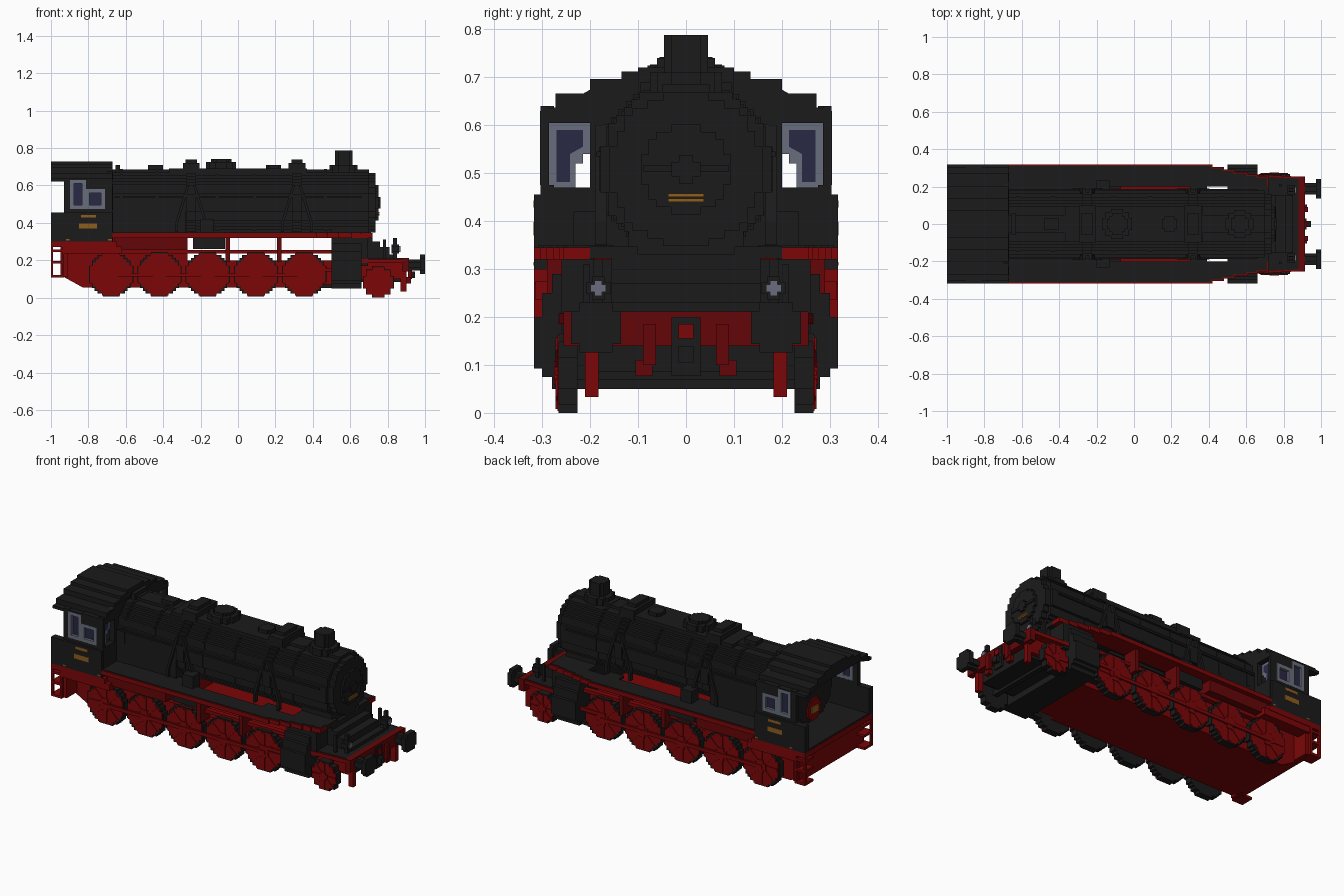
import bpy, bmesh, math

cube = bpy.data.objects.get("Cube")
if cube:
    bpy.data.objects.remove(cube, do_unlink=True)

STEP = 0.0156  # size of one stair step on round parts


def material(name, rgb):
    m = bpy.data.materials.new(name)
    m.use_nodes = True
    m.diffuse_color = (*rgb, 1)
    bsdf = m.node_tree.nodes["Principled BSDF"]
    bsdf.inputs["Base Color"].default_value = (*rgb, 1)
    bsdf.inputs["Roughness"].default_value = 0.8
    return m


BLACK = material("soot black", (0.011, 0.011, 0.011))
RED = material("frame red", (0.2, 0.0018, 0.0022))
DARK_RED = material("dark red", (0.13, 0.0018, 0.0022))
GREY = material("window grey", (0.14, 0.155, 0.2))
BLUE = material("glass blue", (0.022, 0.021, 0.058))
GOLD = material("brass gold", (0.27, 0.11, 0.014))


def prism(name, pts, axis, a, b, mat):
    """Extrude a 2D outline along an axis from a to b."""
    place = {"x": lambda u, v, w: (w, u, v),
             "y": lambda u, v, w: (u, w, v),
             "z": lambda u, v, w: (u, v, w)}[axis]
    bm = bmesh.new()
    face = bm.faces.new([bm.verts.new(place(u, v, a)) for u, v in pts])
    ext = bmesh.ops.extrude_face_region(bm, geom=[face])
    shift = place(0, 0, b - a)
    bmesh.ops.translate(bm, vec=shift, verts=[g for g in ext["geom"] if isinstance(g, bmesh.types.BMVert)])
    bmesh.ops.remove_doubles(bm, verts=bm.verts, dist=0.0001)
    bmesh.ops.recalc_face_normals(bm, faces=bm.faces)
    me = bpy.data.meshes.new(name)
    bm.to_mesh(me)
    bm.free()
    me.materials.append(mat)
    ob = bpy.data.objects.new(name, me)
    bpy.context.collection.objects.link(ob)


def box(name, x0, x1, y0, y1, z0, z1, mat):
    prism(name, [(x0, y0), (x1, y0), (x1, y1), (x0, y1)], "z", z0, z1, mat)


def pair(name, x0, x1, y0, y1, z0, z1, mat):
    """A box on the +y side and its mirror on the -y side."""
    box(name + "_left", x0, x1, y0, y1, z0, z1, mat)
    box(name + "_right", x0, x1, -y1, -y0, z0, z1, mat)


def disc(name, axis, cu, cv, r, a, b, mat):
    """Round part with a stair-stepped outline."""
    n = max(2, round(r / STEP))
    s = r / n
    right = []
    for k in range(-n, n):
        mid = (k + 0.5) * s
        w = max(1, round(math.sqrt(r * r - mid * mid) / s)) * s
        for v in (k * s, (k + 1) * s):
            if not right or right[-1] != (w, v):
                right.append((w, v))
    left = [(-w, v) for w, v in reversed(right)]
    prism(name, [(cu + u, cv + v) for u, v in right + left], axis, a, b, mat)


def mirrored(half):
    return half + [(-u, v) for u, v in reversed(half)]


# Boiler, bands and smokebox
CZ = 0.508
disc("boiler", "x", 0, CZ, 0.178, -0.83, 0.70, BLACK)
disc("smokebox_front", "x", 0, CZ, 0.16, 0.70, 0.735, BLACK)
disc("smokebox_door", "x", 0, CZ, 0.094, 0.735, 0.75, BLACK)
disc("door_lock", "x", 0, CZ, 0.03, 0.75, 0.762, BLACK)
box("door_bar", 0.745, 0.756, -0.09, 0.09, 0.503, 0.517, BLACK)
for i, z in enumerate((0.44, 0.45)):
    box(f"number_plate_{i}", 0.735, 0.757, -0.038, 0.038, z, z + 0.0075, GOLD)
for i, x in enumerate((-0.63, -0.44, -0.12, 0.08, 0.46)):
    disc(f"boiler_band_{i}", "x", 0, CZ, 0.181, x, x + 0.016, BLACK)
for i, x in enumerate((-0.25, 0.315)):
    disc(f"sand_pipe_ring_{i}", "x", 0, CZ, 0.188, x - 0.025, x + 0.025, BLACK)
    box(f"sand_box_{i}", x - 0.045, x + 0.045, -0.1, 0.1, 0.64, 0.72, BLACK)
    box(f"sand_lid_{i}", x - 0.03, x + 0.03, -0.06, 0.06, 0.72, 0.74, BLACK)
    for j in (-1, 1):
        pipe = [(x + j * u, z) for u, z in ((0.01, 0.6), (0.025, 0.6), (0.085, 0.4), (0.085, 0.35), (0.07, 0.35), (0.07, 0.4))]
        for s in (-1, 1):
            prism(f"sand_pipe_{i}", pipe, "y", s * 0.165, s * 0.19, BLACK)
pair("handrail", -0.66, 0.66, 0.17, 0.187, 0.535, 0.545, BLACK)
box("firebox", -0.67, -0.28, -0.178, 0.178, 0.33, 0.51, BLACK)

# Domes, chimney and small fittings
box("boiler_ridge", -0.37, 0.37, -0.095, 0.095, 0.64, 0.69, BLACK)
disc("steam_dome", "z", -0.09, 0, 0.08, 0.64, 0.725, BLACK)
disc("steam_dome_cap", "z", -0.09, 0, 0.055, 0.725, 0.742, BLACK)
disc("small_dome", "z", 0.19, 0, 0.04, 0.66, 0.71, BLACK)
disc("chimney_base", "z", 0.565, 0, 0.075, 0.64, 0.71, BLACK)
disc("chimney", "z", 0.565, 0, 0.046, 0.7, 0.788, BLACK)
box("whistle", -0.655, -0.63, -0.06, 0.06, 0.66, 0.71, BLACK)
box("safety_valves", -0.48, -0.4, -0.03, 0.03, 0.66, 0.71, BLACK)

# Cab walls, left open where the windows sit
pair("cab_side_low", -1.0, -0.67, 0.28, 0.317, 0.3, 0.456, BLACK)
pair("cab_side_sill", -0.93, -0.67, 0.275, 0.303, 0.456, 0.475, BLACK)
pair("cab_side_rear_post", -0.93, -0.897, 0.275, 0.303, 0.475, 0.64, BLACK)
pair("cab_side_front_post", -0.712, -0.67, 0.286, 0.303, 0.475, 0.64, BLACK)
pair("cab_side_header", -0.813, -0.712, 0.275, 0.303, 0.58, 0.64, BLACK)
wall_half = [(0.303, 0.3), (0.303, 0.47), (0.2, 0.47), (0.2, 0.605), (0.303, 0.605),
             (0.303, 0.63), (0.26, 0.64), (0.19, 0.68)]
prism("cab_front_wall", mirrored(wall_half), "x", -0.70, -0.668, BLACK)
roof_half = [(0.303, 0.62), (0.303, 0.636), (0.272, 0.636), (0.272, 0.666), (0.2, 0.666),
             (0.2, 0.696), (0.135, 0.696), (0.135, 0.712), (0.075, 0.712), (0.075, 0.727)]
inner = [(-0.28, 0.62), (-0.19, 0.65), (0.19, 0.65), (0.28, 0.62)]
prism("cab_roof", mirrored(roof_half) + inner, "x", -1.0, -0.67, BLACK)
box("cab_floor", -0.995, -0.67, -0.305, 0.305, 0.3, 0.308, BLACK)
disc("fire_door", "x", 0, 0.4, 0.062, -0.84, -0.828, RED)
box("fire_door_latch", -0.846, -0.838, -0.032, 0.032, 0.38, 0.42, GOLD)
pair("backhead_gauge", -0.84, -0.828, 0.05, 0.09, 0.53, 0.57, GOLD)

# Side windows: deep grey frames with the glass set back
for name, x0, x1, z0, z1 in (("rear", -0.897, -0.813, 0.475, 0.63), ("front", -0.813, -0.712, 0.475, 0.58)):
    t = 0.02
    pair(f"{name}_window_sill", x0, x1, 0.276, 0.3045, z0, z0 + t, GREY)
    pair(f"{name}_window_head", x0, x1, 0.276, 0.3045, z1 - t, z1, GREY)
    pair(f"{name}_window_rear_jamb", x0, x0 + t, 0.276, 0.3045, z0 + t, z1 - t, GREY)
    pair(f"{name}_window_front_jamb", x1 - t, x1, 0.276, 0.3045, z0 + t, z1 - t, GREY)
    pair(f"{name}_window_glass", x0 + t, x1 - t, 0.284, 0.289, z0 + t, z1 - t, BLUE)

# Front cab windows, recessed behind the wall
for s in (-1, 1):
    outline = [(0.286, 0.47), (0.286, 0.605), (0.198, 0.605), (0.198, 0.54), (0.215, 0.54), (0.215, 0.52), (0.23, 0.52), (0.23, 0.47)]
    pane = [(0.27, 0.482), (0.27, 0.59), (0.215, 0.59), (0.215, 0.555), (0.242, 0.54), (0.242, 0.482)]
    prism("cab_front_window_frame", [(s * u, v) for u, v in outline], "x", -0.708, -0.698, GREY)
    prism("cab_front_window_glass", [(s * u, v) for u, v in pane], "x", -0.71, -0.696, BLUE)

# Brass plates and small marks on the cab
pair("upper_plate", -0.84, -0.76, 0.316, 0.3185, 0.428, 0.443, GOLD)
pair("lower_plate", -0.85, -0.755, 0.316, 0.3185, 0.37, 0.398, GOLD)
for i, x in enumerate((-0.92, -0.695)):
    pair(f"cab_mark_{i}", x, x + 0.02, 0.316, 0.3185, 0.307, 0.315, GOLD)

# Running boards: red plank with a black tread on top
taper = [(0.42, 0), (0.42, 0.012), (0.48, 0.012), (0.48, 0.025), (0.54, 0.025), (0.54, 0.04),
         (0.61, 0.04), (0.61, 0.052), (0.66, 0.052), (0.66, 0.06)]
for s in (-1, 1):
    for name, inset, z0, z1, mat in (("running_board", 0, 0.32, 0.345, RED),
                                     ("running_tread", 0.008, 0.345, 0.349, BLACK)):
        o = 0.317 - inset
        pts = [(-0.67, 0.2), (-0.67, o)] + [(x - inset, o - d) for x, d in taper]
        pts += [(0.72 - inset, o - 0.06), (0.72 - inset, 0.2)]
        prism(name, [(x, s * y) for x, y in pts], "z", z0, z1, mat)
pair("board_bridge_rear", -0.67, -0.17, 0.15, 0.2, 0.335, 0.349, BLACK)
pair("board_bridge_mid", 0.3, 0.39, 0.15, 0.2, 0.335, 0.349, BLACK)
pair("board_bridge_front", 0.5, 0.72, 0.1, 0.2, 0.322, 0.347, BLACK)
pair("air_pump", -0.24, -0.07, 0.19, 0.265, 0.26, 0.335, BLACK)
pair("pump_top", -0.2, -0.13, 0.17, 0.235, 0.34, 0.42, BLACK)

# Frame and under-cab structure
prism("main_frame", [(-0.93, 0.28), (-0.93, 0.11), (-0.83, 0.055), (0.39, 0.055), (0.39, 0.2), (-0.27, 0.2),
                     (-0.27, 0.325), (-0.67, 0.325), (-0.67, 0.28)], "y", -0.205, 0.205, RED)
box("front_frame", 0.39, 0.5, -0.18, 0.18, 0.055, 0.2, RED)
box("cab_underfloor", -1.0, -0.65, -0.317, 0.317, 0.27, 0.3, RED)
box("rear_beam", -0.95, -0.91, -0.3, 0.3, 0.11, 0.27, RED)
pair("cab_skirt", -0.93, -0.62, 0.24, 0.314, 0.235, 0.275, RED)
pair("frame_rail", -0.65, 0.5, 0.215, 0.245, 0.235, 0.255, RED)
pair("firebox_side_beam", -0.66, -0.27, 0.2, 0.29, 0.255, 0.322, DARK_RED)
for i, x in enumerate((-0.055, 0.22)):
    pair(f"board_bracket_{i}", x - 0.012, x + 0.012, 0.2, 0.29, 0.19, 0.322, DARK_RED)

# Rear steps
for i, z in enumerate((0.115, 0.19, 0.25)):
    pair(f"rear_step_{i}", -1.0, -0.93, 0.24, 0.317, z - 0.007, z + 0.007, RED)
for i, x in enumerate((-0.995, -0.937)):
    pair(f"rear_step_post_{i}", x - 0.005, x + 0.007, 0.3, 0.317, 0.108, 0.28, RED)


# Wheels
def wheel(name, x, z, r):
    for s in (-1, 1):
        disc(name + "_tyre", "y", x, z, r, s * 0.226, s * 0.266, BLACK)
        disc(name + "_face", "y", x, z, r * 0.95, s * 0.26, s * 0.268, RED)
        disc(name + "_hub", "y", x, z, r * 0.3, s * 0.265, s * 0.275, RED)
        for k in range(4):
            c, d = math.cos(k * math.pi / 4), math.sin(k * math.pi / 4)
            L, h = r * 0.9, r * 0.075
            bar = [(-L, -h), (L, -h), (L, h), (-L, h)]
            prism(f"{name}_spoke_{k}", [(x + u * c - v * d, z + u * d + v * c) for u, v in bar],
                  "y", s * 0.265, s * 0.272, RED)


for i in range(5):
    wheel(f"driving_wheel_{i}", -0.678 + 0.258 * i, 0.125, 0.118)
wheel("leading_wheel", 0.75, 0.083, 0.083)
pair("coupling_rod", -0.69, 0.37, 0.27, 0.279, 0.112, 0.132, RED)
pair("piston_rod", 0.36, 0.52, 0.262, 0.276, 0.14, 0.16, RED)
pair("slide_bar", 0.44, 0.52, 0.22, 0.26, 0.052, 0.07, BLACK)

# Cylinders and saddle
cyl_half = [(0.23, 0.05), (0.28, 0.05), (0.28, 0.075), (0.3, 0.075), (0.3, 0.093), (0.317, 0.093),
            (0.317, 0.2), (0.3, 0.2), (0.3, 0.25), (0.28, 0.25), (0.28, 0.29), (0.26, 0.29), (0.26, 0.32)]
prism("cylinder_block", mirrored(cyl_half), "x", 0.5, 0.66, BLACK)
box("cylinder_cover", 0.66, 0.695, -0.26, 0.26, 0.17, 0.32, BLACK)
box("smokebox_saddle", 0.5, 0.7, -0.12, 0.12, 0.3, 0.42, BLACK)
prism("front_slope", [(0.66, 0.2), (0.85, 0.2), (0.85, 0.23), (0.81, 0.23), (0.81, 0.27), (0.76, 0.27),
                      (0.76, 0.3), (0.72, 0.3), (0.72, 0.33), (0.66, 0.33)], "y", -0.155, 0.155, BLACK)

# Front platform, beam and bogie
prism("front_platform", [(0.66, -0.265), (0.9, -0.252), (0.9, 0.252), (0.66, 0.265)], "z", 0.185, 0.207, RED)
prism("front_tread", [(0.66, -0.255), (0.88, -0.243), (0.88, 0.243), (0.66, 0.255)], "z", 0.207, 0.211, BLACK)
box("buffer_beam", 0.88, 0.915, -0.255, 0.255, 0.14, 0.212, DARK_RED)
box("bogie_frame", 0.66, 0.87, -0.185, 0.185, 0.085, 0.185, BLACK)
pair("bogie_side_plate", 0.66, 0.88, 0.185, 0.208, 0.1, 0.186, RED)
box("bogie_axle", 0.735, 0.765, -0.23, 0.23, 0.07, 0.1, BLACK)
pair("rail_guard", 0.87, 0.9, 0.183, 0.211, 0.033, 0.145, RED)
for s in (-1, 1):
    y = s * 0.188
    disc("buffer_stem", "x", y, 0.175, 0.03, 0.91, 0.98, BLACK)
    disc("buffer_disc", "x", y, 0.178, 0.052, 0.972, 1.0, BLACK)
    disc("lantern", "x", s * 0.183, 0.26, 0.025, 0.82, 0.862, BLACK)
    disc("lantern_glass", "x", s * 0.183, 0.26, 0.016, 0.862, 0.868, GREY)
pair("lantern_post", 0.83, 0.85, 0.173, 0.193, 0.21, 0.32, BLACK)
pair("front_handrail", 0.775, 0.79, 0.2, 0.215, 0.21, 0.31, BLACK)
pair("air_hose_top", 0.91, 0.93, 0.063, 0.09, 0.1, 0.185, DARK_RED)
pair("air_hose_end", 0.9, 0.925, 0.07, 0.105, 0.077, 0.11, DARK_RED)
box("coupling_plate", 0.91, 0.922, -0.03, 0.03, 0.077, 0.2, BLACK)
box("coupling_centre", 0.92, 0.93, -0.016, 0.016, 0.155, 0.185, RED)
box("coupling_hook", 0.92, 0.945, -0.016, 0.016, 0.105, 0.14, BLACK)
